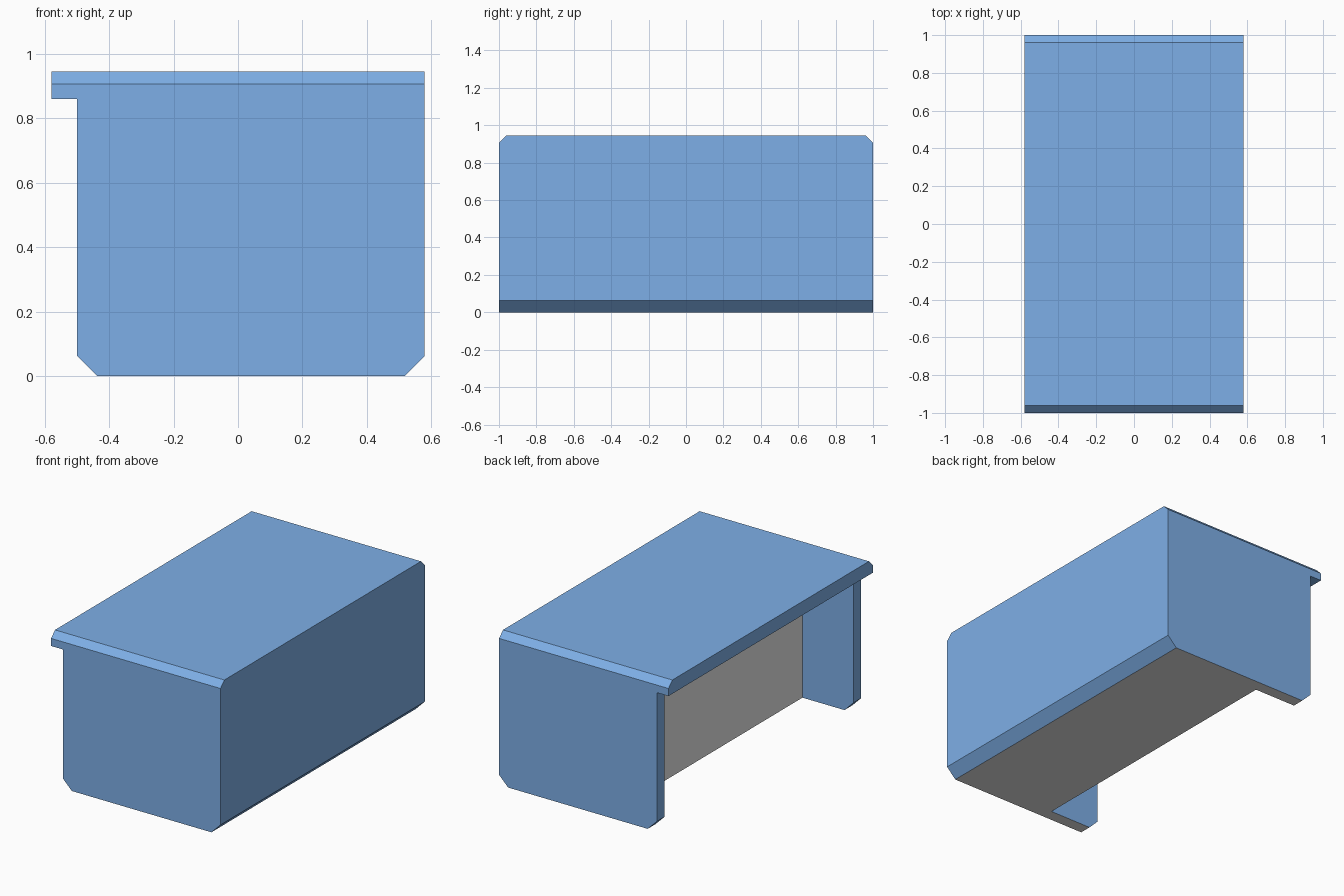
import bpy, bmesh

if "Cube" in bpy.data.objects:
    bpy.data.objects.remove(bpy.data.objects["Cube"])

TOP, LIP, CH = 0.945, 0.86, 0.062     # top height, lip underside, foot chamfer
X, SIDE, WALL = 0.58, -0.50, -0.15    # half width, open side, knee-space wall
END, INNER, BEV = 1.0, 0.925, 0.038   # end face, inner panel face, top chamfer


def material(name, rgb):
    m = bpy.data.materials.new(name)
    m.diffuse_color = (*rgb, 1)
    m.use_nodes = True
    m.node_tree.nodes["Principled BSDF"].inputs["Base Color"].default_value = m.diffuse_color
    return m


# Cross-sections (x, z): solid end panels and the open middle
shared = [(WALL, 0), (X - CH, 0), (X, CH), (X, TOP), (-X, TOP), (-X, LIP), (SIDE, LIP)]
end_profile = shared + [(SIDE, CH), (SIDE + CH, 0)]
mid_profile = shared + [(WALL, LIP)]
panel_cheek = [(WALL, 0), (WALL, LIP), (SIDE, LIP), (SIDE, CH), (SIDE + CH, 0)]

bm = bmesh.new()


def cap(profile, y):
    bm.faces.new([bm.verts.new((x, y, z)) for x, z in profile])


def sleeve(profile, y0, y1):
    for (xa, za), (xb, zb) in zip(profile, profile[1:] + profile[:1]):
        bm.faces.new([bm.verts.new(p) for p in
                      ((xa, y0, za), (xb, y0, zb), (xb, y1, zb), (xa, y1, za))])


# Open middle, then an end panel on each side
sleeve(mid_profile, -INNER, INNER)
for s in (-1, 1):
    sleeve(end_profile, s * INNER, s * END)
    cap(end_profile, s * END)
    cap(panel_cheek, s * INNER)
bmesh.ops.remove_doubles(bm, verts=bm.verts, dist=1e-4)
bmesh.ops.recalc_face_normals(bm, faces=bm.faces)

# Chamfer the two short top edges
edges = [e for e in bm.edges if all(v.co.z > TOP - 0.001 and abs(v.co.y) > END - 0.001
                                    for v in e.verts)]
bmesh.ops.bevel(bm, geom=edges, offset=BEV, segments=1, affect='EDGES')
bmesh.ops.recalc_face_normals(bm, faces=bm.faces)

# Grey underside and knee-space wall, blue elsewhere
bm.normal_update()
for f in bm.faces:
    c = f.calc_center_median()
    underside = c.z < 0.001
    wall = f.normal.x < -0.9 and abs(c.x - WALL) < 0.001
    f.material_index = 1 if underside or wall else 0

mesh = bpy.data.meshes.new("desk")
bm.to_mesh(mesh)
bm.free()
mesh.materials.append(material("light blue", (0.227, 0.468, 0.871)))
mesh.materials.append(material("light grey", (0.8, 0.8, 0.8)))
desk = bpy.data.objects.new("desk", mesh)
bpy.context.collection.objects.link(desk)
